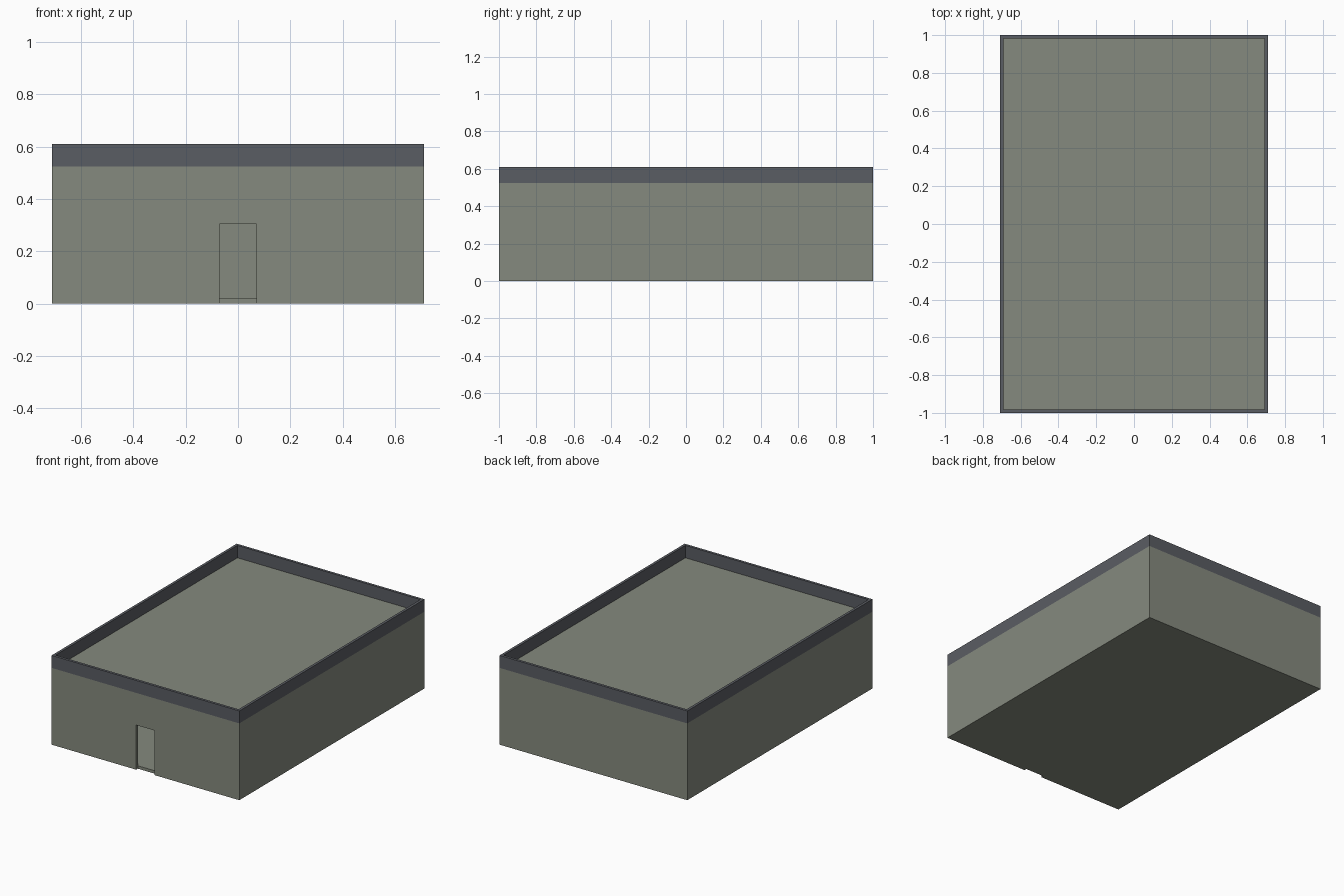
import bpy, bmesh

if "Cube" in bpy.data.objects:
    bpy.data.objects.remove(bpy.data.objects["Cube"])

HX, HY, H = 0.71, 1.0, 0.61      # half width, half length, height
BAND, T = 0.525, 0.018           # band start height, wall thickness


def material(name, rgb):
    m = bpy.data.materials.new(name)
    m.diffuse_color = (*rgb, 1)
    m.use_nodes = True
    m.node_tree.nodes["Principled BSDF"].inputs["Base Color"].default_value = m.diffuse_color
    return m


wall_mat = material("grey green wall", (0.235, 0.254, 0.209))
band_mat = material("slate trim", (0.102, 0.109, 0.125))


def add_object(name, bm, mats):
    bmesh.ops.recalc_face_normals(bm, faces=bm.faces)
    me = bpy.data.meshes.new(name)
    bm.to_mesh(me)
    bm.free()
    for m in mats:
        me.materials.append(m)
    ob = bpy.data.objects.new(name, me)
    bpy.context.collection.objects.link(ob)
    return ob


def box(name, x, y0, y1, z0, z1):
    bm = bmesh.new()
    bmesh.ops.create_cube(bm, size=1)
    for v in bm.verts:
        v.co = (v.co.x * 2 * x, y0 + (v.co.y + 0.5) * (y1 - y0), z0 + (v.co.z + 0.5) * (z1 - z0))
    return add_object(name, bm, [wall_mat])


# Outer walls: hollow rectangular shell, with the parapet band coloured by height
bm = bmesh.new()


def loop(inset, z):
    x, y = HX - inset, HY - inset
    return [bm.verts.new(p) for p in ((-x, -y, z), (x, -y, z), (x, y, z), (-x, y, z))]


rings = [loop(0, 0), loop(0, BAND), loop(0, H), loop(T, H), loop(T, BAND), loop(T, 0)]
for i, a in enumerate(rings):
    b = rings[(i + 1) % len(rings)]
    for k in range(4):
        f = bm.faces.new((a[k], a[(k + 1) % 4], b[(k + 1) % 4], b[k]))
        f.material_index = 1 if f.calc_center_median().z > BAND else 0
walls = add_object("walls", bm, [wall_mat, band_mat])

# Doorway cut through the front wall
cutter = box("doorway_cutter", 0.07, -HY - 0.1, -HY + T + 0.05, -0.1, 0.305)
cutter.hide_render = True
cutter.hide_viewport = True
cut = walls.modifiers.new("doorway", 'BOOLEAN')
cut.operation = 'DIFFERENCE'
cut.solver = 'EXACT'
cut.object = cutter

# Floor and flat roof slabs fitted between the walls
box("floor", HX - T, -HY + T, HY - T, 0, 0.02)
box("roof", HX - T, -HY + T, HY - T, BAND - 0.02, BAND)
